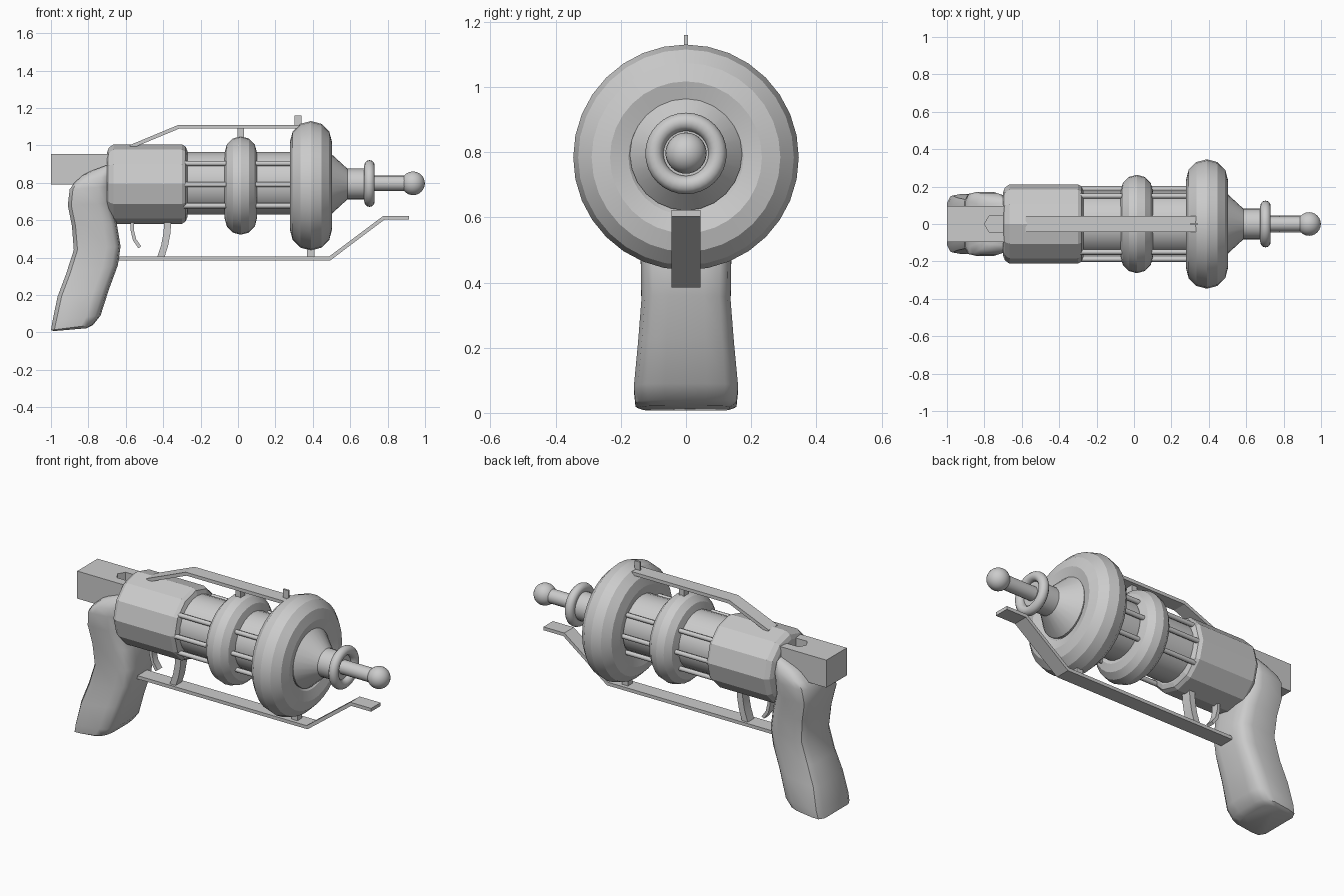
import bpy, bmesh, math
from mathutils import Vector

if "Cube" in bpy.data.objects:
    bpy.data.objects.remove(bpy.data.objects["Cube"])


def finish(name, bm, smooth=None):
    bmesh.ops.recalc_face_normals(bm, faces=bm.faces[:])
    me = bpy.data.meshes.new(name)
    bm.to_mesh(me)
    bm.free()
    ob = bpy.data.objects.new(name, me)
    bpy.context.collection.objects.link(ob)
    if smooth:
        bpy.ops.object.select_all(action='DESELECT')
        ob.select_set(True)
        bpy.context.view_layer.objects.active = ob
        bpy.ops.object.shade_smooth_by_angle(angle=math.radians(smooth))
    return ob


def skin(bm, rings, loop=False):
    """Join rings of points with quads; cap the ends unless looped."""
    vs = [[bm.verts.new(p) for p in r] for r in rings]
    n = len(vs[0])
    pairs = list(zip(vs, vs[1:])) + ([(vs[-1], vs[0])] if loop else [])
    for a, b in pairs:
        for i in range(n):
            j = (i + 1) % n
            bm.faces.new((a[i], a[j], b[j], b[i]))
    if not loop:
        bm.faces.new(vs[0])
        bm.faces.new(vs[-1])


def lathe(name, profile, z, sides, loop=False, smooth=None):
    """Turn an (x, radius) profile around the gun's long axis."""
    bm = bmesh.new()
    skin(bm, [[(x, r * math.cos(t), z + r * math.sin(t))
               for t in (2 * math.pi * i / sides for i in range(sides))]
              for x, r in profile], loop)
    return finish(name, bm, smooth)


def ring(name, x, z, major, minor, sides, tube=12, smooth=None):
    prof = [(x + minor * math.cos(2 * math.pi * i / tube),
             major + minor * math.sin(2 * math.pi * i / tube)) for i in range(tube)]
    return lathe(name, prof, z, sides, True, smooth)


def strip(name, path, thick, half_width, smooth=None):
    """Flat bar following an (x, z) path, with mitred corners."""
    pts = [Vector(p) for p in path]
    rings = []
    for i, p in enumerate(pts):
        d1 = (p - pts[i - 1]).normalized() if i else (pts[1] - p).normalized()
        d2 = (pts[i + 1] - p).normalized() if i < len(pts) - 1 else d1
        d = (d1 + d2).normalized()
        o = Vector((-d.y, d.x)) * (thick / 2 / d.dot(d1))
        a, b = p + o, p - o
        w = half_width
        rings.append([(a.x, -w, a.y), (a.x, w, a.y), (b.x, w, b.y), (b.x, -w, b.y)])
    bm = bmesh.new()
    skin(bm, rings)
    return finish(name, bm, smooth)


def prism(name, outline, z0, z1):
    """Extrude an (x, y) outline upward."""
    bm = bmesh.new()
    skin(bm, [[(x, y, z) for x, y in outline] for z in (z0, z1)])
    return finish(name, bm)


# Main housing and inner barrel
lathe("housing", [(-.70, .17), (-.69, .195), (-.665, .2125), (-.30, .2125),
                  (-.28, .20), (-.27, .175)], .793, 12)
lathe("inner_barrel", [(-.30, .168), (.40, .168)], .797, 24, smooth=35)

# Swollen rings around the barrel
ring("middle_ring", .015, .785, .177, .086, 32, smooth=20)
ring("front_ring", .39, .784, .233, .113, 32, smooth=20)

# Rods along both sides
for side in (1, -1):
    for k in (-1, 0, 1):
        t = math.radians(37 * k)
        y, z = side * .188 * math.cos(t), .79 + .188 * math.sin(t)
        bm = bmesh.new()
        skin(bm, [[(x, y + .014 * math.cos(a), z + .014 * math.sin(a))
                   for a in (math.pi * i / 4 for i in range(8))] for x in (-.30, .33)])
        finish("side_rod", bm, 50)

# Nozzle: cone, neck, collar, thin stem and ball
lathe("nozzle_cone", [(.44, .172), (.487, .172), (.585, .082), (.70, .082)], .793, 24, smooth=30)
ring("nozzle_collar", .703, .796, .097, .028, 32, smooth=35)
lathe("nozzle_stem", [(.68, .041), (.90, .041)], .797, 16, smooth=35)
bm = bmesh.new()
bmesh.ops.create_uvsphere(bm, u_segments=24, v_segments=16, radius=.063)
bmesh.ops.translate(bm, verts=bm.verts[:], vec=(.936, 0, .797))
finish("nozzle_ball", bm, 35)

# Rear block with a pointed notch in its top
prism("rear_block_base", [(-1, -.097), (-.68, -.097), (-.68, .097), (-1, .097)], .79, .90)
prism("rear_block_top", [(-1, -.097), (-.68, -.097), (-.68, -.042), (-.775, -.042), (-.80, 0),
                         (-.775, .042), (-.68, .042), (-.68, .097), (-1, .097)], .90, .955)

# Grip: rounded sections (back x, back z, front x, front z, half width)
sections = [(-.985, .007, -.81, .022, .135), (-1.0, .012, -.775, .04, .155),
            (-.992, .06, -.735, .09, .16), (-.965, .19, -.69, .23, .147),
            (-.92, .31, -.642, .36, .137), (-.878, .44, -.628, .46, .138),
            (-.888, .57, -.648, .58, .147), (-.91, .68, -.68, .69, .16),
            (-.90, .765, -.68, .78, .17), (-.875, .80, -.67, .84, .165),
            (-.83, .84, -.66, .895, .14), (-.80, .857, -.66, .91, .11)]
shape = [(0, .72), (.08, .95), (.25, 1), (.7, 1), (.88, .92), (.97, .75), (1, .4)]
shape += [(u, -v) for u, v in reversed(shape)]
bm = bmesh.new()
skin(bm, [[(bx + u * (fx - bx), v * w, bz + u * (fz - bz)) for u, v in shape]
          for bx, bz, fx, fz, w in sections])
finish("grip", bm, 40)

# Top strap, bottom rail and their supports
strip("top_strap", [(-.575, .992), (-.315, 1.10), (.35, 1.10)], .02, .042)
strip("bottom_rail", [(-.65, .395), (.49, .395), (.78, .613), (.915, .613)], .02, .045)
strip("top_post", [(.015, 1.03), (.015, 1.095)], .035, .022)
strip("bottom_post", [(.39, .395), (.39, .46)], .04, .022)
strip("front_sight", [(.32, 1.10), (.32, 1.16)], .037, .006)

# Trigger and guard bar
strip("trigger", [(-.566, .60), (-.565, .545), (-.553, .495), (-.525, .455)], .018, .022, 40)
strip("guard_bar", [(-.375, .60), (-.38, .53), (-.392, .465), (-.415, .395)], .037, .03, 40)
